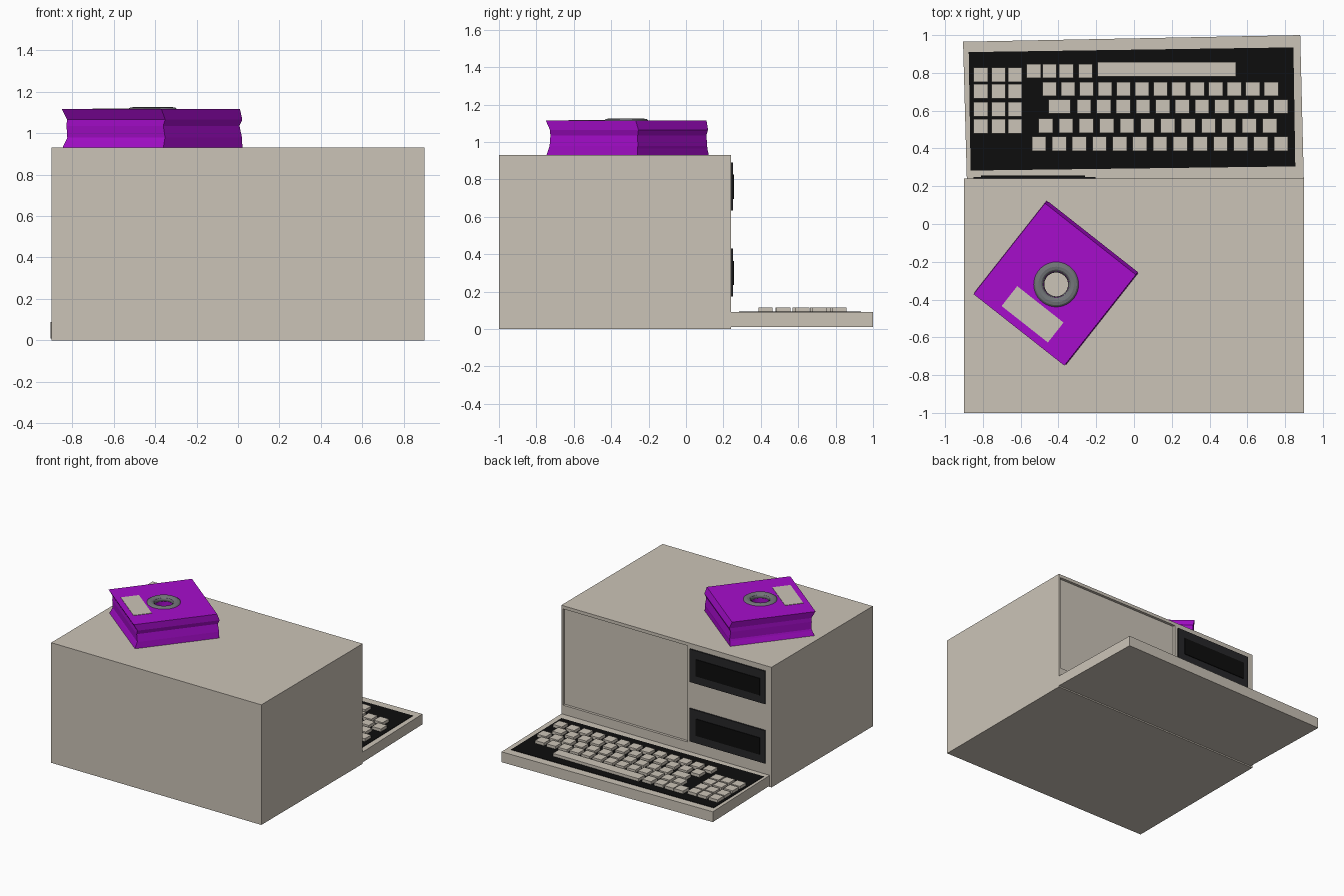
import bpy, bmesh, math
from mathutils import Matrix, Vector

if "Cube" in bpy.data.objects:
    bpy.data.objects.remove(bpy.data.objects["Cube"])


def material(name, r, g, b):
    m = bpy.data.materials.new(name)
    m.diffuse_color = (r, g, b, 1)
    m.use_nodes = True
    m.node_tree.nodes["Principled BSDF"].inputs["Base Color"].default_value = m.diffuse_color
    return m


BEIGE = material("beige plastic", 0.60, 0.55, 0.475)
BLACK = material("black", 0.004, 0.004, 0.004)
CHARCOAL = material("charcoal", 0.02, 0.02, 0.022)
PURPLE = material("purple", 0.38, 0.004, 0.60)
GREY = material("hub grey", 0.17, 0.18, 0.19)


def finish(name, bm, mat):
    bmesh.ops.recalc_face_normals(bm, faces=bm.faces)
    me = bpy.data.meshes.new(name)
    bm.to_mesh(me)
    bm.free()
    ob = bpy.data.objects.new(name, me)
    bpy.context.collection.objects.link(ob)
    me.materials.append(mat)
    return ob


def add_box(bm, x0, x1, y0, y1, z0, z1):
    m = Matrix.Translation(((x0 + x1) / 2, (y0 + y1) / 2, (z0 + z1) / 2))
    m = m @ Matrix.Diagonal((x1 - x0, y1 - y0, z1 - z0, 1))
    bmesh.ops.create_cube(bm, size=1, matrix=m)


def box(name, mat, *dims):
    bm = bmesh.new()
    add_box(bm, *dims)
    return finish(name, bm, mat)


def loft(name, rings, mat):
    """Closed solid through rings of four points each."""
    bm = bmesh.new()
    loops = [[bm.verts.new(p) for p in r] for r in rings]
    for a, b in zip(loops, loops[1:]):
        for i in range(4):
            j = (i + 1) % 4
            bm.faces.new((a[i], a[j], b[j], b[i]))
    bm.faces.new(loops[0][::-1])
    bm.faces.new(loops[-1])
    return finish(name, bm, mat)


def slab(name, corners, z0, z1, mat):
    return loft(name, [[(x, y, z) for x, y in corners] for z in (z0, z1)], mat)


def cut(target, cutter):
    cutter.hide_render = True
    cutter.hide_set(True)
    mod = target.modifiers.new("cut", 'BOOLEAN')
    mod.operation = 'DIFFERENCE'
    mod.solver = 'EXACT'
    mod.object = cutter


# Computer case with a shallow screen recess on the keyboard side
case = box("case", BEIGE, -0.9, 0.9, -1.0, 0.24, 0, 0.93)
cut(case, box("screen_recess_cutter", BEIGE, -0.18, 0.885, 0.22, 0.3, 0.16, 0.905))

# Two disk drives: charcoal frame and black slot panel
for name, z in (("upper", 0.635), ("lower", 0.175)):
    box(name + "_drive_frame", CHARCOAL, -0.85, -0.205, 0.23, 0.25, z, z + 0.255)
    box(name + "_drive_slot", BLACK, -0.81, -0.26, 0.24, 0.256, z + 0.06, z + 0.19)

# Keyboard base, slightly turned, with black key bed
slab("keyboard_base", [(-0.884, 0.20), (0.899, 0.235), (0.88, 1.0), (-0.905, 0.965)],
     0.01, 0.09, BEIGE)
slab("key_bed", [(-0.865, 0.283), (0.854, 0.305), (0.844, 0.935), (-0.875, 0.91)],
     0.085, 0.093, BLACK)

# Keys
keys = bmesh.new()


def key(x, y, w=0.076, d=0.076):
    add_box(keys, x - w / 2, x + w / 2, y - d / 2, y + d / 2, 0.088, 0.115)


for x0, x1, y, n in ((-0.447, 0.727, 0.715, 13), (-0.265, 0.777, 0.622, 11),
                     (-0.468, 0.718, 0.52, 12), (-0.503, 0.778, 0.425, 13)):
    for i in range(n):
        key(x0 + (x1 - x0) * i / (n - 1), y)
key(-0.395, 0.622, 0.115)
for x in (-0.53, -0.447, -0.358, -0.257):
    key(x, 0.81)
key(0.173, 0.82, 0.735)
for x in (-0.812, -0.717, -0.63):
    for y in (0.79, 0.702, 0.607, 0.517):
        key(x, y)
finish("keys", keys, BEIGE)

# Stack of disks: turned squares with a creased side profile (z, centre x, centre y, half side)
TURN = Matrix.Rotation(math.radians(-38.2), 3, 'Z')


def turned(cx, cy, hx, hy, z):
    return [Vector((cx, cy, z)) + TURN @ Vector((sx * hx, sy * hy, 0))
            for sx, sy in ((-1, -1), (1, -1), (1, 1), (-1, 1))]


profile = [(0.93, -0.412, -0.312, 0.309), (0.965, -0.405, -0.31, 0.302),
           (0.978, -0.402, -0.308, 0.300), (1.035, -0.41, -0.308, 0.297),
           (1.065, -0.402, -0.305, 0.301), (1.115, -0.42, -0.32, 0.306)]
stack = loft("disk_stack", [turned(x, y, h, h, z) for z, x, y, h in profile], PURPLE)

# Hub hole through the stack
HUB = (-0.412, -0.32)
bm = bmesh.new()
bmesh.ops.create_cone(bm, cap_ends=True, segments=32, radius1=0.068, radius2=0.068, depth=0.5,
                      matrix=Matrix.Translation((*HUB, 1.03)))
cut(stack, finish("hub_hole_cutter", bm, PURPLE))

# Hub ring
bpy.ops.mesh.primitive_torus_add(location=(*HUB, 1.102), major_radius=0.094, minor_radius=0.031,
                                 major_segments=40, minor_segments=12)
ring = bpy.context.object
ring.name = "hub_ring"
ring.scale.z = 0.75
ring.data.materials.append(GREY)
bpy.ops.object.shade_smooth_by_angle()

# Paper label
loft("disk_label", [turned(-0.537, -0.478, 0.156, 0.067, z) for z in (1.112, 1.118)], BEIGE)
